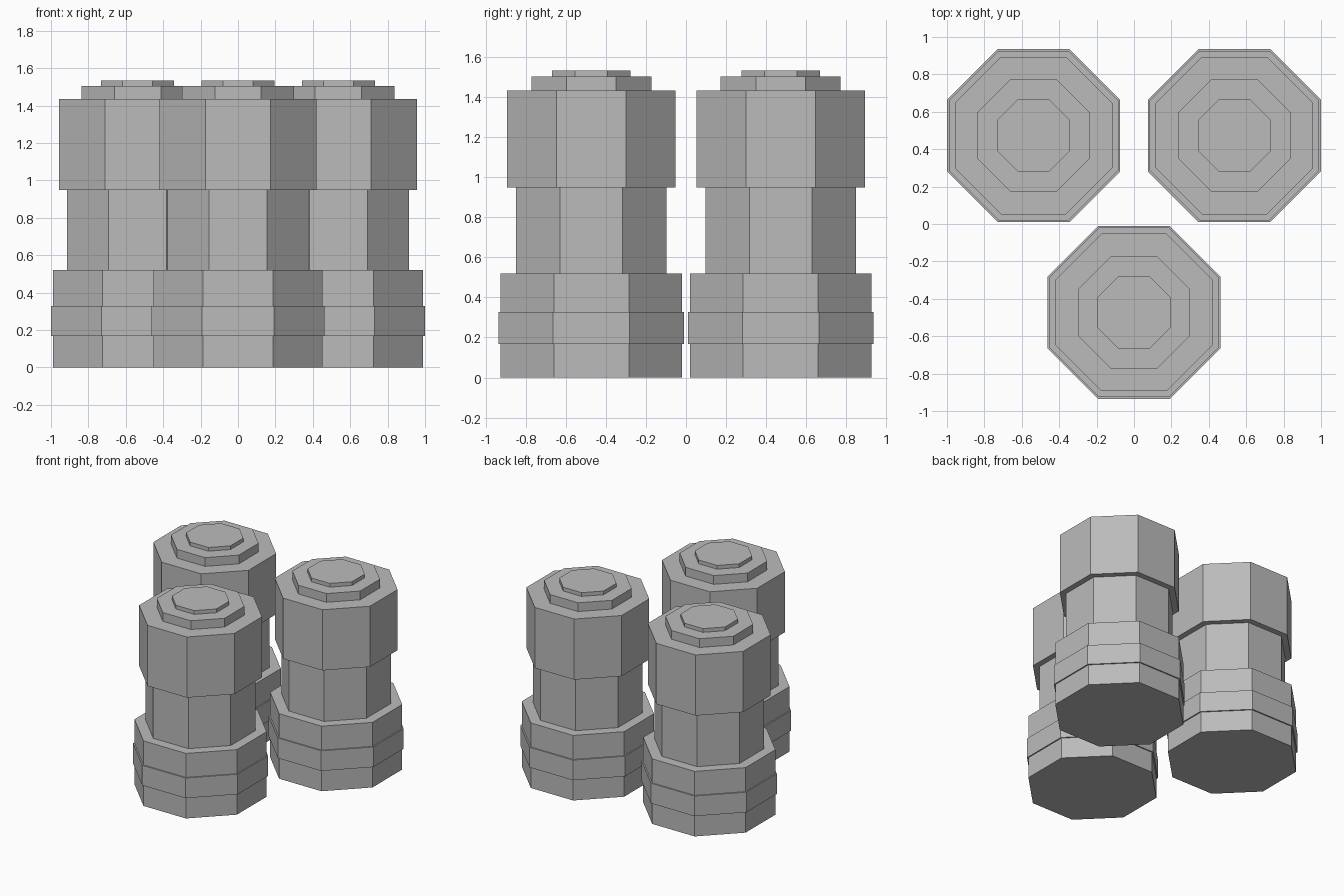
import bpy, bmesh, math

if "Cube" in bpy.data.objects:
    bpy.data.objects.remove(bpy.data.objects["Cube"])

grey = bpy.data.materials.new("grey")
grey.diffuse_color = (0.5, 0.5, 0.5, 1)
grey.use_nodes = True
grey.node_tree.nodes["Principled BSDF"].inputs["Base Color"].default_value = grey.diffuse_color

# Tiers from the ground up: name, apothem, bottom z, top z
TIERS = [
    ("base", 0.453, 0.0, 0.167),
    ("base_band", 0.463, 0.167, 0.328),
    ("base_collar", 0.453, 0.328, 0.52),
    ("waist", 0.376, 0.52, 0.95),
    ("head", 0.421, 0.95, 1.435),
    ("cap", 0.30, 1.435, 1.505),
    ("cap_button", 0.196, 1.505, 1.535),
]


def octagon(name, center, apothem, z0, z1):
    """Flat-sided octagonal prism with a face towards the front."""
    r = apothem / math.cos(math.pi / 8)
    bm = bmesh.new()
    ring = [bm.verts.new((r * math.cos((i + 0.5) * math.pi / 4),
                          r * math.sin((i + 0.5) * math.pi / 4), z0))
            for i in range(8)]
    face = bm.faces.new(ring)
    out = bmesh.ops.extrude_face_region(bm, geom=[face])
    for v in out["geom"]:
        if isinstance(v, bmesh.types.BMVert):
            v.co.z = z1
    bmesh.ops.recalc_face_normals(bm, faces=bm.faces)
    mesh = bpy.data.meshes.new(name)
    bm.to_mesh(mesh)
    bm.free()
    mesh.materials.append(grey)
    obj = bpy.data.objects.new(name, mesh)
    obj.location = (center[0], center[1], 0)
    bpy.context.collection.objects.link(obj)


# Three identical canisters in a triangle
CANISTERS = {"front": (0, -0.473), "back_left": (-0.537, 0.473), "back_right": (0.537, 0.473)}
for place, center in CANISTERS.items():
    for tier, apothem, z0, z1 in TIERS:
        octagon(f"{place}_{tier}", center, apothem, z0, z1)
